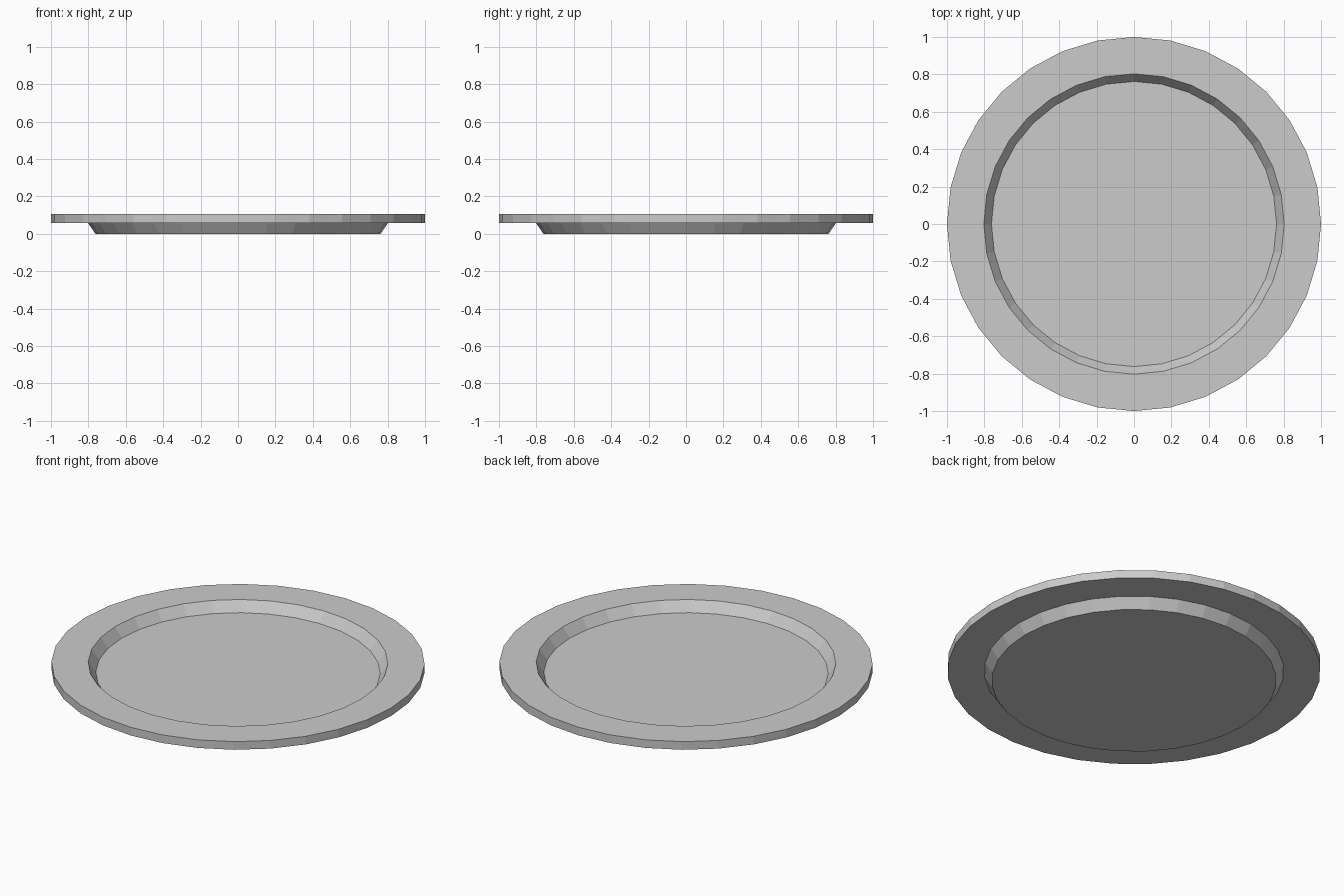
import bpy, bmesh
from math import cos, sin, tau

if "Cube" in bpy.data.objects:
    bpy.data.objects.remove(bpy.data.objects["Cube"])

SIDES = 32

# Closed half-section of the plate as (radius, height) of each ring
PROFILE = [
    (0.762, 0.0),    # underside of the base
    (0.803, 0.059),  # foot of the sloped wall
    (1.0, 0.059),    # rim underside
    (1.0, 0.107),    # rim top
    (0.803, 0.107),  # inner lip
    (0.762, 0.048),  # recessed floor
]


def lathe(name, profile, sides):
    bm = bmesh.new()
    rings = [[bm.verts.new((r * cos(tau * i / sides), r * sin(tau * i / sides), z))
              for i in range(sides)] for r, z in profile]
    for a, b in zip(rings, rings[1:]):
        for i in range(sides):
            j = (i + 1) % sides
            bm.faces.new((a[i], a[j], b[j], b[i]))
    bm.faces.new(rings[0][::-1])
    bm.faces.new(rings[-1])
    bmesh.ops.recalc_face_normals(bm, faces=bm.faces[:])
    mesh = bpy.data.meshes.new(name)
    bm.to_mesh(mesh)
    bm.free()
    obj = bpy.data.objects.new(name, mesh)
    bpy.context.collection.objects.link(obj)
    return obj


# Round plate with a flat rim and sunken centre
lathe("plate", PROFILE, SIDES)
